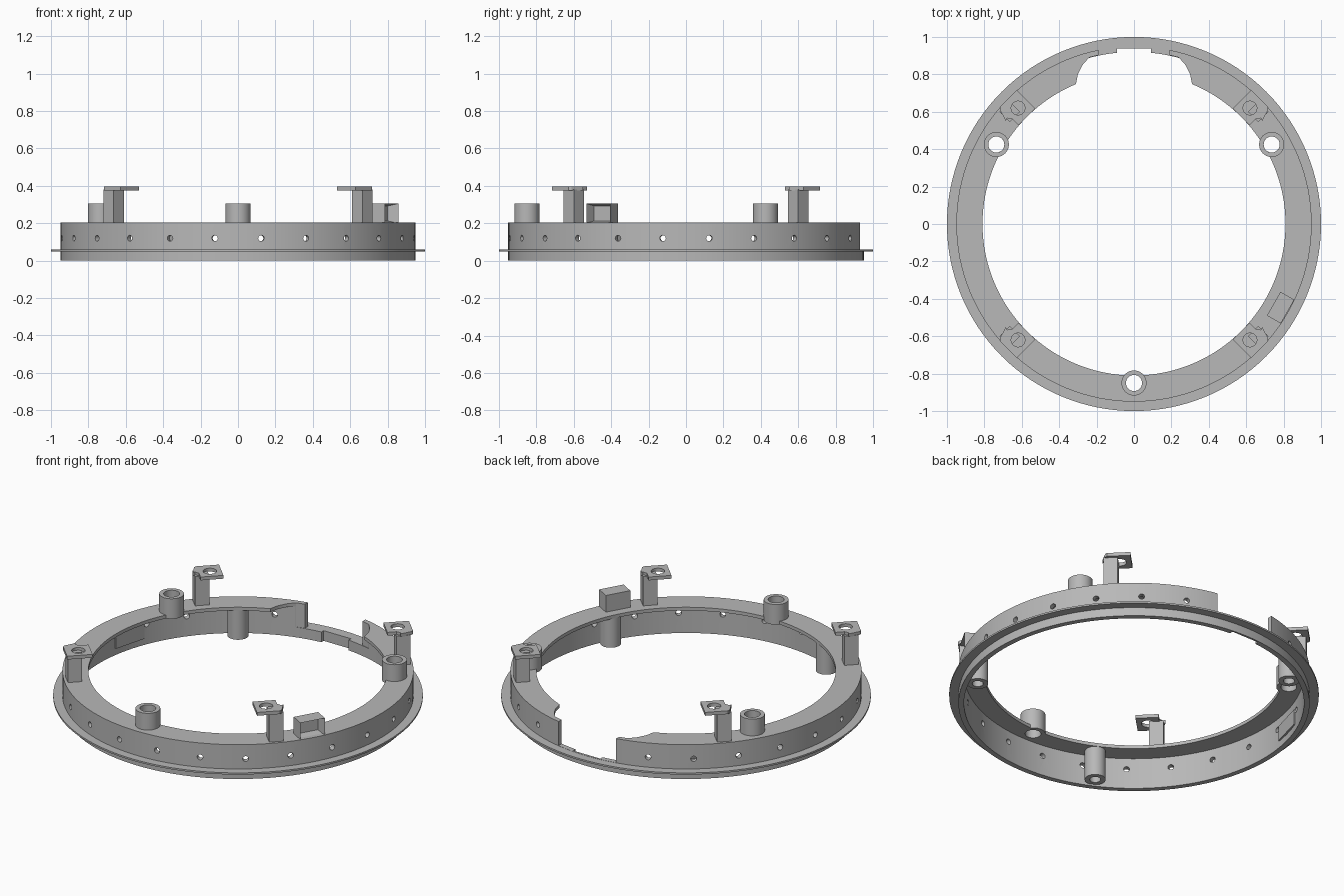
import bpy, bmesh
from math import cos, sin, radians, tau
from mathutils import Matrix, Vector

cube = bpy.data.objects.get("Cube")
if cube:
    bpy.data.objects.remove(cube, do_unlink=True)

grey = bpy.data.materials.new("plain grey")
grey.use_nodes = True
grey.diffuse_color = (0.48, 0.48, 0.48, 1)
grey.node_tree.nodes["Principled BSDF"].inputs["Base Color"].default_value = grey.diffuse_color


def make(name, bm, smooth=False):
    """Turn a bmesh into an object."""
    bmesh.ops.recalc_face_normals(bm, faces=bm.faces)
    mesh = bpy.data.meshes.new(name)
    bm.to_mesh(mesh)
    bm.free()
    mesh.materials.append(grey)
    ob = bpy.data.objects.new(name, mesh)
    bpy.context.collection.objects.link(ob)
    if smooth:
        shade(ob)
    return ob


def activate(ob):
    bpy.ops.object.select_all(action='DESELECT')
    ob.select_set(True)
    bpy.context.view_layer.objects.active = ob


def shade(ob):
    activate(ob)
    bpy.ops.object.shade_smooth_by_angle(angle=radians(30))


def lathe(bm, profile, steps, centre=(0, 0)):
    """Revolve a closed (radius, z) profile about a vertical axis."""
    rings = []
    for i in range(steps):
        a = tau * i / steps
        rings.append([bm.verts.new((centre[0] + r * cos(a), centre[1] + r * sin(a), z))
                      for r, z in profile])
    n = len(profile)
    for i in range(steps):
        a, b = rings[i], rings[(i + 1) % steps]
        for j in range(n):
            k = (j + 1) % n
            bm.faces.new((a[j], b[j], b[k], a[k]))


def prism(bm, points, z0, z1):
    """Extrude a flat outline upward."""
    low = [bm.verts.new((x, y, z0)) for x, y in points]
    high = [bm.verts.new((x, y, z1)) for x, y in points]
    bm.faces.new(low[::-1])
    bm.faces.new(high)
    for i in range(len(points)):
        j = (i + 1) % len(points)
        bm.faces.new((low[i], low[j], high[j], high[i]))


def block(bm, x0, x1, y0, y1, z0, z1):
    prism(bm, [(x0, y0), (x1, y0), (x1, y1), (x0, y1)], z0, z1)


def cylinder(bm, radius, depth, matrix):
    bmesh.ops.create_cone(bm, cap_ends=True, segments=24, radius1=radius,
                          radius2=radius, depth=depth, matrix=matrix)


def polar(r, degrees):
    return (r * cos(radians(degrees)), r * sin(radians(degrees)))


def cut(ob, bm):
    """Subtract a bmesh from an object."""
    cutter = make("cutter", bm)
    cutter.hide_render = True
    mod = ob.modifiers.new("cut", 'BOOLEAN')
    mod.operation = 'DIFFERENCE'
    mod.solver = 'EXACT'
    mod.object = cutter
    activate(ob)
    bpy.ops.object.modifier_apply(modifier=mod.name)
    bpy.data.objects.remove(cutter, do_unlink=True)


# Main ring: thin wall, outer flange and inward top plate
bm = bmesh.new()
lathe(bm, [(.92, 0), (.95, 0), (.95, .05), (1, .05), (1, .06), (.95, .06),
           (.95, .205), (.81, .205), (.81, .185), (.92, .185)], 128)
ring = make("main_ring", bm)

# Rear notch through the plate and wall
side = [(.32, .70), (.31, .75), (.30, .80), (.275, .85), (.24, .89), (.19, .903), (.19, 1.1)]
bm = bmesh.new()
prism(bm, side + [(-x, y) for x, y in reversed(side)], .061, .4)
cut(ring, bm)
bm = bmesh.new()
block(bm, -.09, .09, .85, .937, -.1, .3)
cut(ring, bm)

# Row of small holes round the wall, and post holes through the plate
post_angles = (-90, 30, 150)
bm = bmesh.new()
for i in range(24):
    a = 7.5 + 15 * i
    if abs(a - 90) > 10:
        x, y = polar(.93, a)
        cylinder(bm, .016, .12, Matrix.Translation((x, y, .12))
                 @ Matrix.Rotation(radians(a), 4, 'Z') @ Matrix.Rotation(radians(90), 4, 'Y'))
for a in post_angles:
    cylinder(bm, .043, .2, Matrix.Translation((*polar(.85, a), .2)))
cut(ring, bm)
shade(ring)

# Hollow posts above the plate
for i, a in enumerate(post_angles):
    bm = bmesh.new()
    lathe(bm, [(.043, .185), (.067, .185), (.067, .305), (.043, .305)], 40, polar(.85, a))
    make(f"hollow_post_{i + 1}", bm, True)

# Hollow bosses hanging below the plate
for i, a in enumerate((-116, -27, 125)):
    bm = bmesh.new()
    lathe(bm, [(.03, .01), (.057, .01), (.057, .19), (.03, .19)], 32, polar(.868, a))
    make(f"hanging_boss_{i + 1}", bm, True)

# Four brackets: pillar and drilled tab, mirrored left to right and front to back
for sx in (1, -1):
    for sy in (1, -1):
        name = ("rear" if sy > 0 else "front") + ("_left" if sx > 0 else "_right")
        place = Matrix.Diagonal((sx, sy, 1, 1)) @ Matrix.Rotation(radians(45), 4, 'Z')
        bm = bmesh.new()
        block(bm, .855, .933, -.085, -.007, .2, .38)
        bm.transform(place)
        make(name + "_pillar", bm)
        bm = bmesh.new()
        prism(bm, [(.81, -.063), (.86, -.063), (.88, -.08), (.875, -.095), (.94, -.075),
                   (.95, -.063), (.95, .063), (.81, .063)], .376, .396)
        bm.transform(place)
        tab = make(name + "_tab", bm)
        bm = bmesh.new()
        cylinder(bm, .037, .1, Matrix.Translation((.62 * sx, .62 * sy, .386)))
        cut(tab, bm)
        shade(tab)

# Socket box with a recess facing outward
bm = bmesh.new()
block(bm, .86, .945, -.073, .073, .2, .305)
bmesh.ops.recalc_face_normals(bm, faces=bm.faces)
outer = [f for f in bm.faces if f.normal.x > .9]
bmesh.ops.inset_region(bm, faces=outer, thickness=.018)
bmesh.ops.translate(bm, verts=outer[0].verts[:], vec=Vector((-.06, 0, 0)))
bm.transform(Matrix.Rotation(radians(-29.7), 4, 'Z'))
make("socket_box", bm)

# Shallow pad on the inside of the wall
bm = bmesh.new()
block(bm, .908, .925, -.1, .1, .04, .13)
bm.transform(Matrix.Rotation(radians(165), 4, 'Z'))
make("inner_pad", bm)
